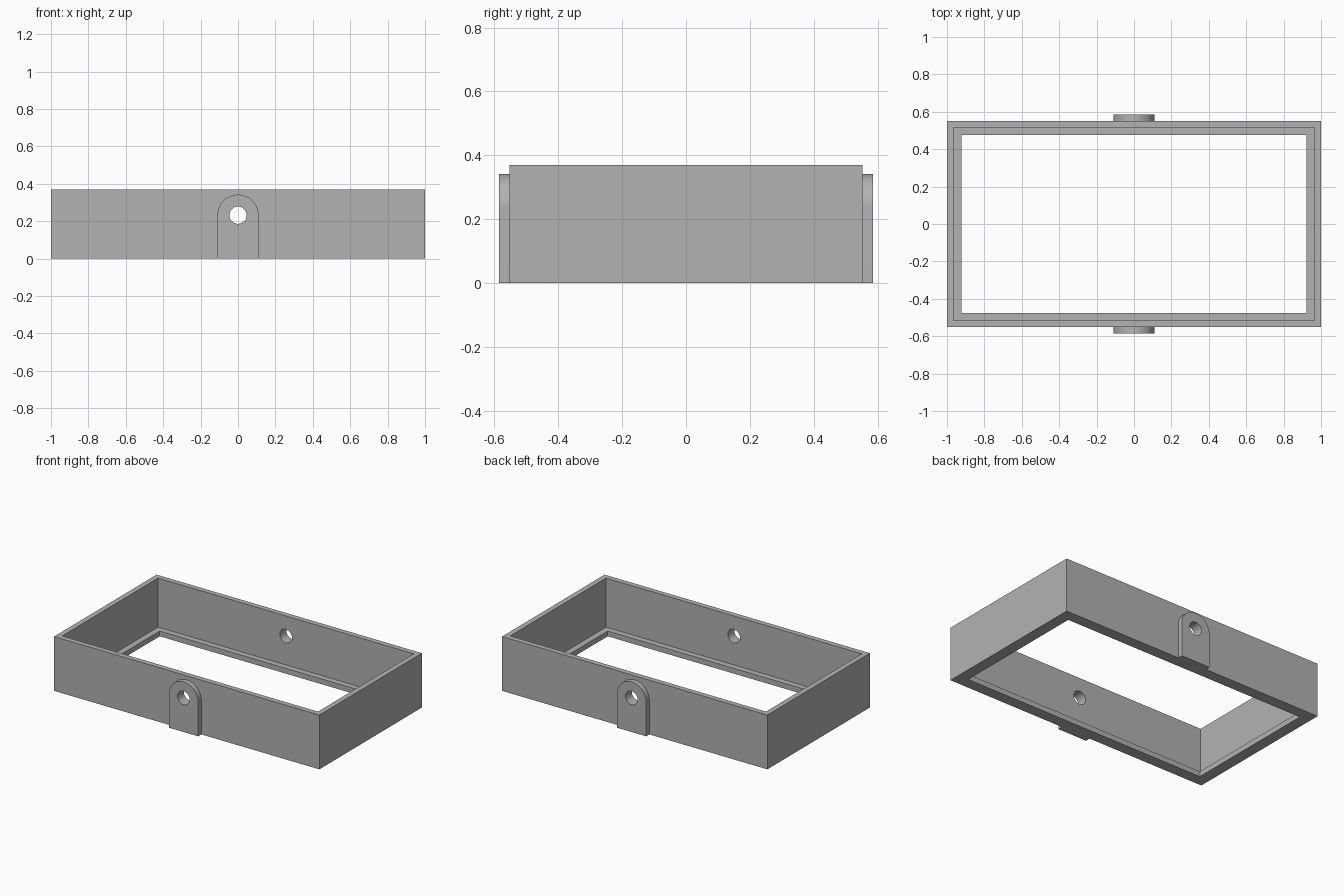
import bpy, bmesh, math
from mathutils import Matrix

cube = bpy.data.objects.get("Cube")
if cube:
    bpy.data.objects.remove(cube, do_unlink=True)

# Overall sizes
HALF_X, HALF_Y, HEIGHT = 1.0, 0.552, 0.37
WALL, LIP, FLOOR = 0.036, 0.077, 0.036
TAB_R, TAB_Z, TAB_DEPTH, HOLE_R = 0.11, 0.232, 0.034, 0.046

grey = bpy.data.materials.new("plain grey")
grey.use_nodes = True
colour = (0.448, 0.448, 0.448, 1)
grey.diffuse_color = colour
grey.node_tree.nodes["Principled BSDF"].inputs["Base Color"].default_value = colour


def make_object(name, bm):
    bmesh.ops.recalc_face_normals(bm, faces=bm.faces)
    mesh = bpy.data.meshes.new(name)
    bm.to_mesh(mesh)
    bm.free()
    mesh.materials.append(grey)
    obj = bpy.data.objects.new(name, mesh)
    bpy.context.collection.objects.link(obj)
    return obj


def box(name, half_x, half_y, bottom, top):
    bm = bmesh.new()
    size = Matrix.Diagonal((2 * half_x, 2 * half_y, top - bottom, 1))
    bmesh.ops.create_cube(bm, size=1, matrix=Matrix.Translation((0, 0, (bottom + top) / 2)) @ size)
    return make_object(name, bm)


def cut(target, cutters):
    for cutter in cutters:
        mod = target.modifiers.new(cutter.name, "BOOLEAN")
        mod.operation, mod.solver, mod.object = "DIFFERENCE", "EXACT", cutter
        cutter.hide_render = True
        cutter.hide_set(True)


def smooth(obj):
    bpy.ops.object.select_all(action="DESELECT")
    obj.select_set(True)
    bpy.context.view_layer.objects.active = obj
    for mod in list(obj.modifiers):
        bpy.ops.object.modifier_apply(modifier=mod.name)
    bpy.ops.object.shade_smooth_by_angle(angle=math.radians(30))


# Cutter for the pivot holes through both long walls
bm = bmesh.new()
bmesh.ops.create_cone(bm, cap_ends=True, segments=48, radius1=HOLE_R, radius2=HOLE_R, depth=2,
                      matrix=Matrix.Translation((0, 0, TAB_Z)) @ Matrix.Rotation(math.pi / 2, 4, "X"))
hole = make_object("hole_cutter", bm)

# Open frame with a thin inner ledge at the bottom
frame = box("frame", HALF_X, HALF_Y, 0, HEIGHT)
pocket = box("pocket_cutter", HALF_X - WALL, HALF_Y - WALL, FLOOR, HEIGHT + 0.1)
opening = box("opening_cutter", HALF_X - LIP, HALF_Y - LIP, -0.1, HEIGHT)
cut(frame, [pocket, opening, hole])
smooth(frame)

# Round-topped mounting tabs on the front and back
for name, side in (("front_mounting_tab", -1), ("back_mounting_tab", 1)):
    bm = bmesh.new()
    arch = [(TAB_R * math.cos(math.pi * i / 32), TAB_Z + TAB_R * math.sin(math.pi * i / 32))
            for i in range(33)]
    outline = [(-TAB_R, 0), (TAB_R, 0)] + arch
    face = bm.faces.new([bm.verts.new((x, side * HALF_Y, z)) for x, z in outline])
    grown = bmesh.ops.extrude_face_region(bm, geom=[face], use_keep_orig=True)["geom"]
    bmesh.ops.translate(bm, vec=(0, side * TAB_DEPTH, 0),
                        verts=[v for v in grown if isinstance(v, bmesh.types.BMVert)])
    tab = make_object(name, bm)
    cut(tab, [hole])
    smooth(tab)

for cutter in (hole, pocket, opening):
    bpy.data.objects.remove(cutter, do_unlink=True)
